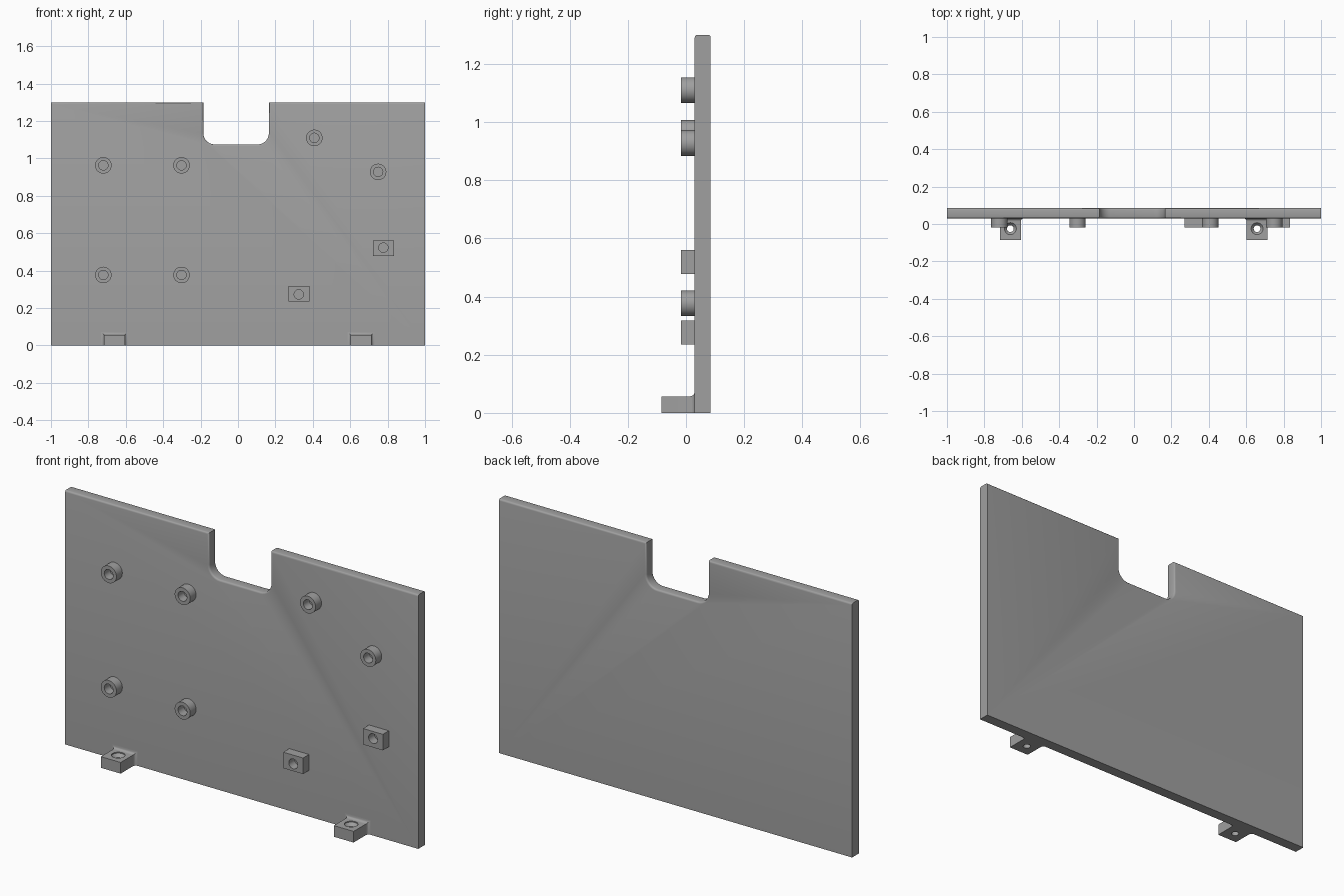
import bpy, bmesh
from math import pi, sin, cos
from mathutils import Matrix, Vector

cube = bpy.data.objects.get("Cube")
if cube:
    bpy.data.objects.remove(cube, do_unlink=True)

grey = bpy.data.materials.new("plain grey")
grey.use_nodes = True
GREY = (0.35, 0.35, 0.35, 1)
grey.diffuse_color = GREY
grey.node_tree.nodes["Principled BSDF"].inputs["Base Color"].default_value = GREY

FRONT, BACK, HEIGHT = 0.03, 0.085, 1.3
FACE = -0.018          # front end of the standoffs
SEGS = 32


def finish(bm, name):
    bmesh.ops.recalc_face_normals(bm, faces=bm.faces)
    mesh = bpy.data.meshes.new(name)
    bm.to_mesh(mesh)
    bm.free()
    mesh.materials.append(grey)
    ob = bpy.data.objects.new(name, mesh)
    bpy.context.collection.objects.link(ob)
    return ob


def activate(ob):
    bpy.ops.object.select_all(action='DESELECT')
    ob.select_set(True)
    bpy.context.view_layer.objects.active = ob


def smooth(ob):
    activate(ob)
    bpy.ops.object.shade_smooth_by_angle(angle=pi / 5)


def loft(rings, name, cap=True):
    """Skin a list of equal-length point rings and close both ends."""
    bm = bmesh.new()
    loops = [[bm.verts.new(p) for p in ring] for ring in rings]
    n = len(loops[0])
    for a, b in zip(loops, loops[1:]):
        for i in range(n):
            j = (i + 1) % n
            bm.faces.new((a[i], a[j], b[j], b[i]))
    bm.faces.new(loops[0])
    bm.faces.new(loops[-1])
    return finish(bm, name)


def lathe(profile, name, matrix):
    """Turn (radius, height) pairs about local z, then place the result."""
    rings = [[matrix @ Vector((r * cos(2 * pi * k / SEGS), r * sin(2 * pi * k / SEGS), h))
              for k in range(SEGS)] for r, h in profile]
    return loft(rings, name)


def cut(ob, cutter):
    cutter.hide_render = True
    mod = ob.modifiers.new("hole", 'BOOLEAN')
    mod.operation = 'DIFFERENCE'
    mod.solver = 'EXACT'
    mod.object = cutter
    activate(ob)
    bpy.ops.object.modifier_apply(modifier=mod.name)
    bpy.data.objects.remove(cutter, do_unlink=True)


def forward(x, z):
    """Local z points to the front, starting at the plate face."""
    return Matrix.Translation((x, FRONT, z)) @ Matrix.Rotation(pi / 2, 4, 'X')


# Backplate with a round-cornered notch in its top edge
L, R, FLOOR, RAD = -0.185, 0.165, 1.075, 0.06
outline = [(-1, 0), (1, 0), (1, HEIGHT), (R, HEIGHT)]
for cx, start in ((R - RAD, 0), (L + RAD, -pi / 2)):
    for k in range(9):
        a = start - k * pi / 16
        outline.append((cx + RAD * cos(a), FLOOR + RAD + RAD * sin(a)))
outline += [(L, HEIGHT), (-1, HEIGHT)]

bm = bmesh.new()
base = bm.faces.new([bm.verts.new((x, FRONT, z)) for x, z in outline])
ext = bmesh.ops.extrude_face_region(bm, geom=[base], use_keep_orig=True)
for v in ext["geom"]:
    if isinstance(v, bmesh.types.BMVert):
        v.co.y = BACK
bmesh.ops.recalc_face_normals(bm, faces=bm.faces)
# Soften the long rims of the top edge and the notch
rims = [e for e in bm.edges
        if min(v.co.z for v in e.verts) > 1
        and abs(e.verts[0].co.y - e.verts[1].co.y) < 0.001]
bmesh.ops.bevel(bm, geom=rims, offset=0.009, segments=3, profile=0.5, affect='EDGES')
smooth(finish(bm, "backplate"))

# Round standoffs with blind holes
DEPTH = FRONT - FACE
standoffs = [(x, z) for x in (-0.72, -0.302) for z in (0.377, 0.963)]
standoffs += [(0.408, 1.11), (0.749, 0.928)]
for i, (x, z) in enumerate(standoffs):
    smooth(lathe([(0.044, 0), (0.044, DEPTH), (0.025, DEPTH), (0.025, 0.001)],
                 f"round_standoff_{i + 1}", forward(x, z)))

# Rectangular standoffs, each with a blind hole slightly off centre
for i, (x, z, dz) in enumerate([(0.777, 0.519, 0.004), (0.325, 0.277, -0.004)]):
    w, h = 0.056, 0.041
    rings = [[(x + sx * w, y, z + sz * h)
              for sx, sz in ((-1, -1), (1, -1), (1, 1), (-1, 1))]
             for y in (FACE, FRONT)]
    block = loft(rings, f"square_standoff_{i + 1}")
    cut(block, lathe([(0.025, 0.001), (0.025, 0.1)], "hole_cutter", forward(x, z + dz)))
    smooth(block)

# Mounting tabs at the foot, flared into the plate, with countersunk holes
FIL = 0.016
stations = [(-0.085, 0)]
stations += [(FRONT - FIL + FIL * sin(a), FIL * (1 - cos(a)))
             for a in (k * pi / 12 for k in range(7))]
for side, x in (("right", -0.661), ("left", 0.658)):
    rings = []
    for y, f in stations:
        w, top = 0.056 + f, 0.057 + f
        rings.append([(x - w, y, 0), (x + w, y, 0), (x + w, y, top), (x - w, y, top)])
    tab = loft(rings, f"{side}_mounting_tab")
    sink = [(0.018, -0.05), (0.018, 0.036), (0.032, 0.052), (0.032, 0.1)]
    cut(tab, lathe(sink, "sink_cutter", Matrix.Translation((x, -0.025, 0))))
    smooth(tab)
